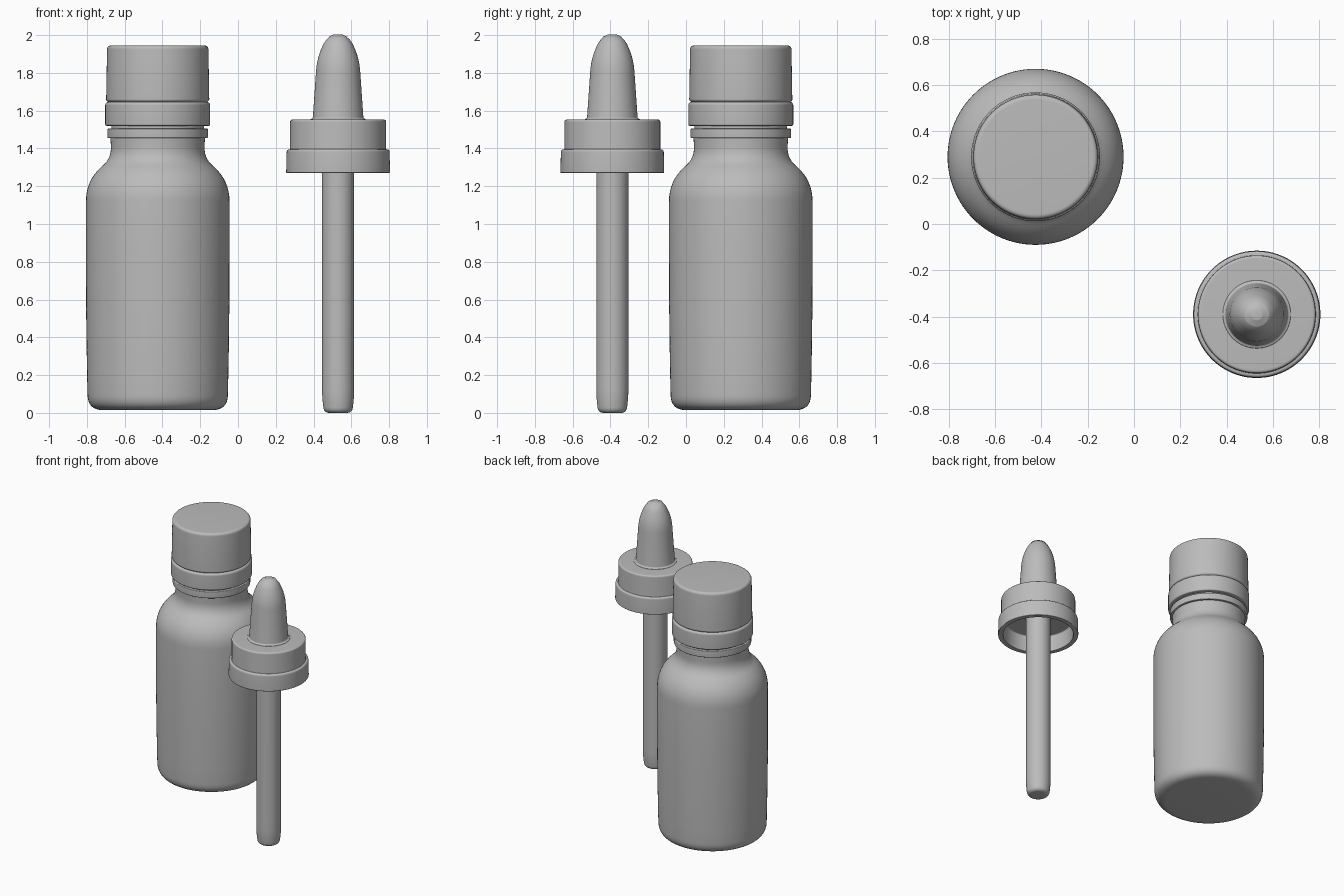
import bpy
import bmesh
import math
from mathutils import Vector

cube = bpy.data.objects.get("Cube")
if cube:
    bpy.data.objects.remove(cube, do_unlink=True)

SIDES = 96
CURVE_STEPS = 8
BOTTLE = (-0.425, 0.29)
DROPPER = (0.53, -0.39)

grey = bpy.data.materials.new("plain grey")
grey.use_nodes = True
colour = (0.5, 0.5, 0.5, 1)
grey.diffuse_color = colour
grey.node_tree.nodes["Principled BSDF"].inputs["Base Color"].default_value = colour


def rounded(profile):
    """Round each (radius, height, rounding) corner with a small curve."""
    corners = [Vector((p[0], 0, p[1])) for p in profile]
    path = []
    for i, corner in enumerate(corners):
        size = profile[i][2] if len(profile[i]) > 2 else 0
        if not size:
            path.append(corner)
            continue
        start = corner + (corners[i - 1] - corner).normalized() * size
        end = corner + (corners[i + 1] - corner).normalized() * size
        for k in range(CURVE_STEPS + 1):
            t = k / CURVE_STEPS
            path.append(start.lerp(corner, t).lerp(corner.lerp(end, t), t))
    return path


def lathe(name, centre, profile):
    """Spin a rounded profile around a vertical axis."""
    bm = bmesh.new()
    verts = [bm.verts.new(p) for p in rounded(profile)]
    edges = [bm.edges.new(pair) for pair in zip(verts, verts[1:])]
    bmesh.ops.spin(bm, geom=verts + edges, cent=(0, 0, 0), axis=(0, 0, 1),
                   angle=math.tau, steps=SIDES, use_duplicate=False)
    bmesh.ops.remove_doubles(bm, verts=bm.verts, dist=0.0002)
    bmesh.ops.recalc_face_normals(bm, faces=bm.faces)
    mesh = bpy.data.meshes.new(name)
    bm.to_mesh(mesh)
    bm.free()
    mesh.materials.append(grey)
    obj = bpy.data.objects.new(name, mesh)
    obj.location = (*centre, 0)
    bpy.context.collection.objects.link(obj)
    bpy.ops.object.select_all(action="DESELECT")
    obj.select_set(True)
    bpy.context.view_layer.objects.active = obj
    bpy.ops.object.shade_smooth_by_angle(angle=math.radians(35))


# Bottle body with soft base, sloping shoulder, neck and neck ring
lathe("bottle", BOTTLE, [
    (0, 0.015), (0.37, 0.015, 0.08), (0.38, 0.5, 0.3), (0.38, 1.23, 0.11),
    (0.245, 1.35, 0.06), (0.25, 1.455),
    (0.266, 1.455, 0.006), (0.266, 1.505, 0.006),
    (0.245, 1.505), (0.245, 1.56), (0, 1.56)])

# Screw cap
lathe("bottle_cap", BOTTLE, [
    (0, 1.53), (0.262, 1.53), (0.262, 1.645), (0.273, 1.655, 0.006),
    (0.268, 1.945, 0.022), (0, 1.945)])

# Tamper band below the cap
lathe("bottle_cap_band", BOTTLE, [
    (0.24, 1.52), (0.278, 1.52, 0.01), (0.278, 1.64, 0.012),
    (0.255, 1.65), (0.24, 1.52)])

# Dropper collar, open underneath
lathe("dropper_collar", DROPPER, [
    (0, 1.39), (0.235, 1.39, 0.01), (0.24, 1.27, 0.004),
    (0.275, 1.27, 0.006), (0.272, 1.395, 0.014),
    (0.254, 1.395, 0.005), (0.254, 1.553, 0.014), (0, 1.553)])

# Squeeze bulb
lathe("dropper_bulb", DROPPER, [
    (0, 1.54), (0.147, 1.54), (0.147, 1.555, 0.004), (0.134, 1.56, 0.006),
    (0.112, 1.88, 0.07), (0.062, 1.985, 0.04), (0.03, 2.0, 0.025), (0, 2.0)])

# Pipette stem
lathe("dropper_stem", DROPPER, [
    (0, 0), (0.075, 0, 0.03), (0.085, 0.09, 0.04), (0.085, 1.4), (0, 1.4)])
